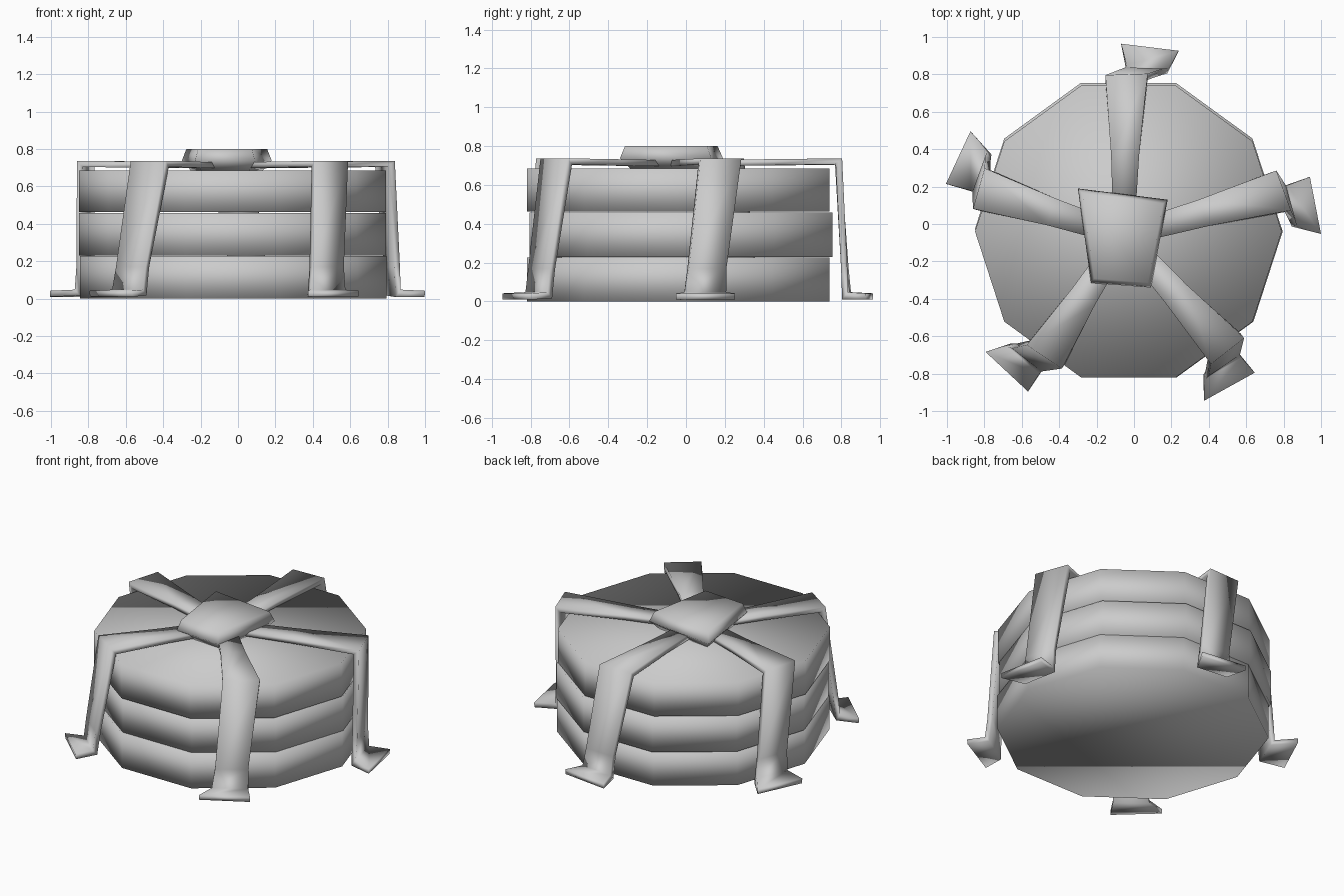
import bpy, bmesh
from math import radians, sin, cos
from mathutils import Vector

if "Cube" in bpy.data.objects:
    bpy.data.objects.remove(bpy.data.objects["Cube"])


def finish(name, bm):
    bmesh.ops.recalc_face_normals(bm, faces=bm.faces)
    mesh = bpy.data.meshes.new(name)
    bm.to_mesh(mesh)
    bm.free()
    mesh.shade_smooth()
    obj = bpy.data.objects.new(name, mesh)
    bpy.context.collection.objects.link(obj)
    return obj


def loft(name, rings):
    """Skin a closed solid through a list of equal-sized rings."""
    bm = bmesh.new()
    rows = [[bm.verts.new(p) for p in ring] for ring in rings]
    n = len(rows[0])
    for a, b in zip(rows, rows[1:]):
        for i in range(n):
            j = (i + 1) % n
            bm.faces.new((a[i], a[j], b[j], b[i]))
    bm.faces.new(rows[0])
    bm.faces.new(rows[-1])
    return finish(name, bm)


# Three stacked ten-sided cakes, each slightly shifted
for i, (cx, cy, z0, z1) in enumerate([(-0.025, -0.04, 0.0, 0.227),
                                      (-0.03, -0.025, 0.23, 0.458),
                                      (-0.03, -0.04, 0.463, 0.685)]):
    rings = [[(cx + 0.82 * cos(radians(36 * k)), cy + 0.82 * sin(radians(36 * k)), z)
              for k in range(10)] for z in (z0, z1)]
    loft(f"cake_layer_{i + 1}", rings)

# Butter slab: skewed four-sided block, tapered above and below
outline = [(-0.30, 0.19), (0.18, 0.13), (0.09, -0.34), (-0.23, -0.315)]
mid = Vector((-0.06, -0.08))
loft("butter_slab", [[(*(mid + (Vector(p) - mid) * s), z) for p in outline]
                     for s, z in ((0.8, 0.685), (1.0, 0.738), (0.9, 0.80))])

# Syrup drips: plan positions of the rim corner, ankle and toe of each
drips = [((0.80, 0.18), (0.845, 0.10), (0.97, 0.10)),
         ((-0.04, 0.80), (0.07, 0.84), (0.085, 0.945)),
         ((-0.83, 0.19), (-0.83, 0.28), (-0.94, 0.355)),
         ((-0.48, -0.71), (-0.59, -0.73), (-0.68, -0.79)),
         ((0.50, -0.68), (0.48, -0.77), (0.51, -0.87))]
hub = Vector((-0.055, -0.06))
THICK = 0.032
for k, pts in enumerate(drips):
    corner, ankle, toe = map(Vector, pts)
    # stations: centre, height, width, facing angle
    stations = [(hub.lerp(corner, 0.12), 0.728, 0.12, 15),
                (hub.lerp(corner, 0.5), 0.732, 0.15, 17),
                (corner, 0.737, 0.225, 20),
                (corner.lerp(ankle, 0.85), 0.17, 0.20, 16),
                (ankle, 0.048, 0.22, 13),
                (toe, 0.042, 0.31, 11)]
    bm = bmesh.new()
    rows = []
    for c, z, w, ang in stations:
        a = radians(ang + 72 * k)
        side = Vector((-sin(a), cos(a))) * w / 2
        rows.append([bm.verts.new((*(c + side), z)), bm.verts.new((*(c - side), z))])
    for a, b in zip(rows, rows[1:]):
        bm.faces.new((a[0], a[1], b[1], b[0]))
    bm.normal_update()
    bm.faces.ensure_lookup_table()
    flip = bm.faces[0].normal.z < 0
    mesh = bpy.data.meshes.new(f"syrup_drip_{k + 1}")
    if flip:
        bmesh.ops.reverse_faces(bm, faces=bm.faces)
    bm.to_mesh(mesh)
    bm.free()
    mesh.shade_smooth()
    drip = bpy.data.objects.new(mesh.name, mesh)
    bpy.context.collection.objects.link(drip)
    mod = drip.modifiers.new("thickness", "SOLIDIFY")
    mod.thickness = THICK
    mod.offset = -1
    mod.use_even_offset = True
